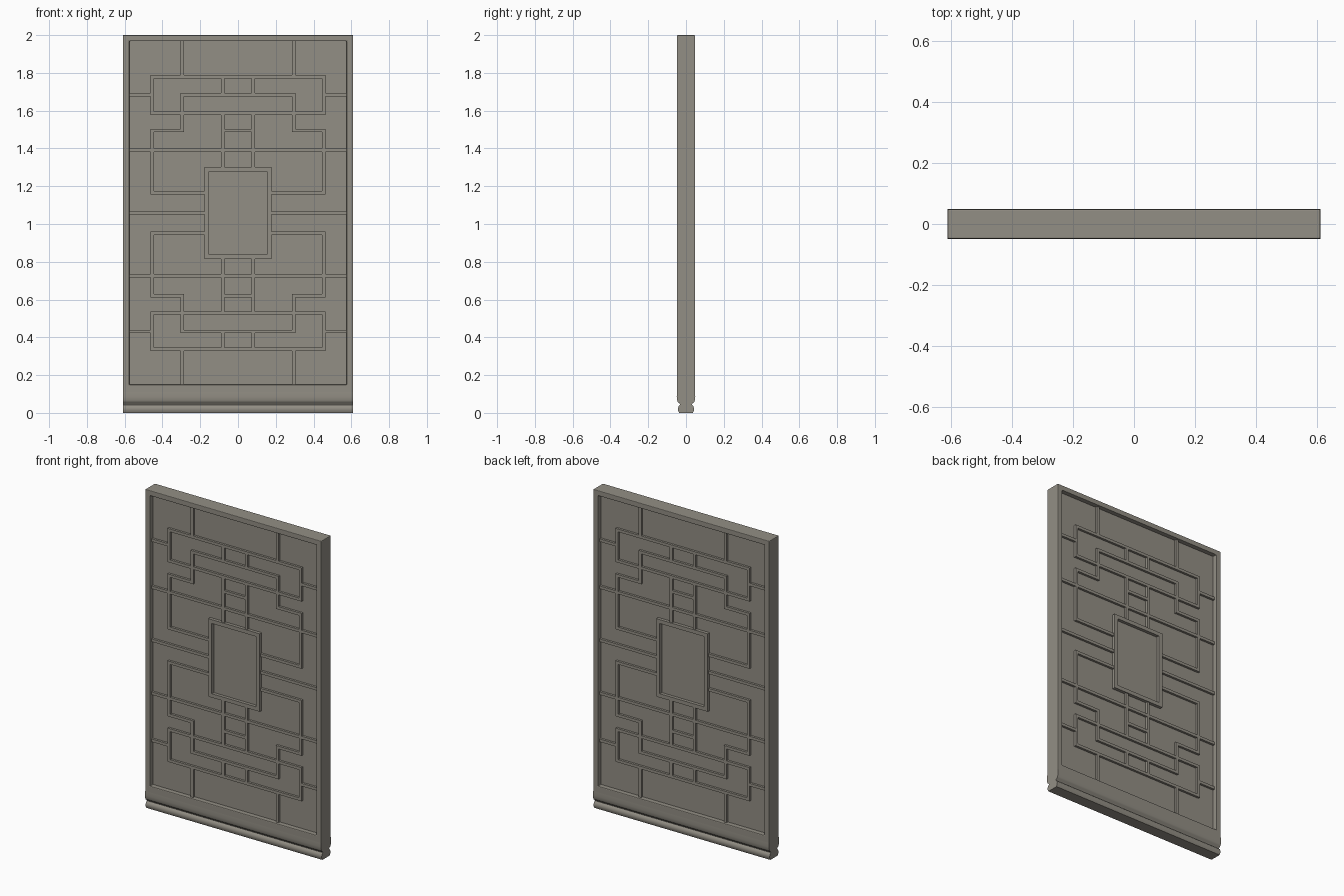
import bpy, bmesh
from mathutils import Matrix, Vector

if "Cube" in bpy.data.objects:
    bpy.data.objects.remove(bpy.data.objects["Cube"])

mat = bpy.data.materials.new("warm grey")
mat.diffuse_color = (0.29, 0.272, 0.232, 1)
mat.use_nodes = True
mat.node_tree.nodes["Principled BSDF"].inputs["Base Color"].default_value = mat.diffuse_color
MID = 1.058          # height of the lattice mirror line
T = 0.018            # lattice bar width
OX, Z0, Z1 = 0.575, 0.15, 1.968   # frame opening


def finish(name, bm, bevel=0):
    bmesh.ops.recalc_face_normals(bm, faces=bm.faces)
    me = bpy.data.meshes.new(name)
    bm.to_mesh(me)
    bm.free()
    ob = bpy.data.objects.new(name, me)
    bpy.context.collection.objects.link(ob)
    me.materials.append(mat)
    if bevel:
        m = ob.modifiers.new("soft_edges", 'BEVEL')
        m.width, m.segments = bevel, 2
    return ob


def box(bm, x0, x1, z0, z1, depth):
    c = Vector(((x0 + x1) / 2, 0, (z0 + z1) / 2))
    s = Matrix.Diagonal((x1 - x0, 2 * depth, z1 - z0, 1))
    bmesh.ops.create_cube(bm, size=1, matrix=Matrix.Translation(c) @ s)


# recessed backing panel
bm = bmesh.new()
box(bm, -0.59, 0.59, 0.12, 1.98, 0.02)
finish("backing_panel", bm)

# outer frame: a plate with an opening, built as a ring of quads
bm = bmesh.new()
rings = []
for y in (-0.048, 0.048):
    for x, a, b in ((0.61, 0.10, 2.0), (OX, Z0, Z1)):
        rings.append([bm.verts.new(p) for p in
                      ((-x, y, a), (x, y, a), (x, y, b), (-x, y, b))])
for p, q in ((0, 1), (1, 3), (3, 2), (2, 0)):
    for i in range(4):
        j = (i + 1) % 4
        bm.faces.new((rings[p][i], rings[p][j], rings[q][j], rings[q][i]))
finish("outer_frame", bm, 0.004)

# moulded foot rail: profile extruded along x
half = [(0.036, 0.0), (0.042, 0.012), (0.043, 0.025), (0.038, 0.037),
        (0.031, 0.043), (0.034, 0.050), (0.043, 0.056), (0.047, 0.066),
        (0.049, 0.085), (0.048, 0.11)]
prof = half + [(-y, z) for y, z in reversed(half)]
bm = bmesh.new()
face = bm.faces.new([bm.verts.new((-0.61, y, z)) for y, z in prof])
ext = bmesh.ops.extrude_face_region(bm, geom=[face])
bmesh.ops.translate(bm, vec=(1.22, 0, 0),
                    verts=[v for v in ext["geom"] if isinstance(v, bmesh.types.BMVert)])
foot = finish("foot_rail", bm)
bpy.context.view_layer.objects.active = foot
foot.select_set(True)
bpy.ops.object.shade_smooth_by_angle(angle=0.9)

# lattice, one quarter mirrored left-right and up-down
# horizontal bars: (x start, x end, z)
hbars = [(0, 0.455, 1.78), (0.455, OX, 1.685), (0, 0.295, 1.685),
         (0, 0.455, 1.587), (0.295, 0.455, 1.495), (0, 0.075, 1.495),
         (0, OX, 1.39), (0.17, 0.455, 1.166), (0.17, OX, MID)]
# vertical bars: (x, z start, z end)
vbars = [(0.295, 1.78, Z1), (0.455, 1.587, 1.78), (0.295, 1.495, 1.685),
         (0.08, 1.685, 1.78), (0.08, 1.29, 1.587), (0.455, 1.166, 1.495)]
h = T / 2
quarter = [(a - h, b + h, z - h, z + h) for a, b, z in hbars]
quarter += [(x - h, x + h, a - h, b + h) for x, a, b in vbars]
bm = bmesh.new()
for a, b, c, d in quarter:
    for up in (False, True):
        z0, z1 = (2 * MID - d, 2 * MID - c) if up else (c, d)
        if up and abs(c + d - 2 * MID) < 0.001:
            continue
        if a < 0:                       # bar crossing the centre line
            box(bm, -b, b, z0, z1, 0.034)
        else:
            box(bm, a, b, z0, z1, 0.034)
            box(bm, -b, -a, z0, z1, 0.034)
finish("lattice_bars", bm)

# raised surround of the centre window
bm = bmesh.new()
W, B, H = 0.178, 0.024, 0.244
for s in (-1, 1):
    xs = sorted((s * W, s * (W - B)))
    box(bm, xs[0], xs[1], MID - H, MID + H, 0.04)
    zs = sorted((MID + s * H, MID + s * (H - B)))
    box(bm, -W + B, W - B, zs[0], zs[1], 0.04)
finish("centre_window_frame", bm)
